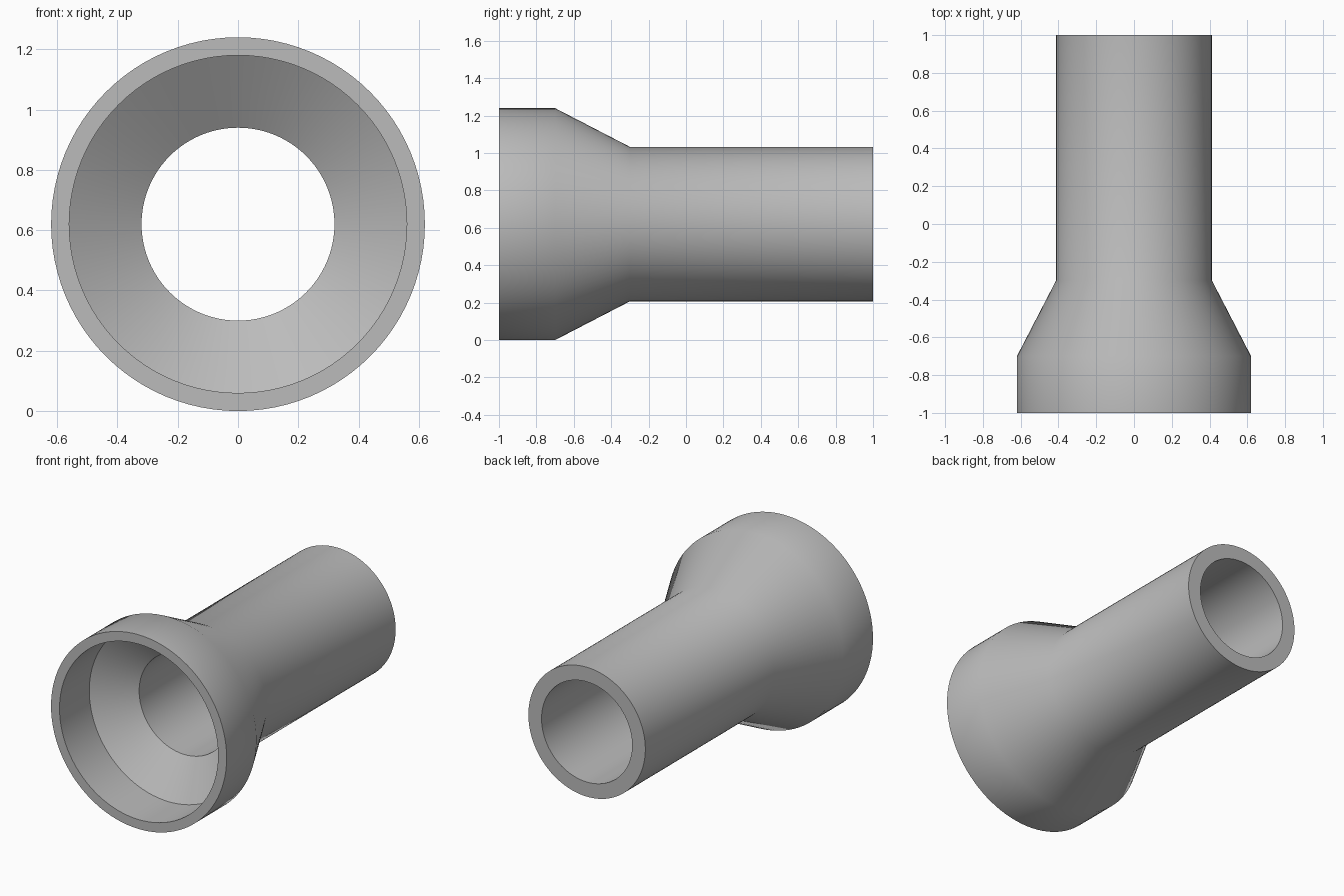
import bpy
import math

SEGMENTS = 96
AXIS_HEIGHT = 0.62

cube = bpy.data.objects.get("Cube")
if cube:
    bpy.data.objects.remove(cube, do_unlink=True)

# Plain grey material
grey = bpy.data.materials.new("grey")
grey.use_nodes = True
colour = (0.5, 0.5, 0.5, 1)
grey.diffuse_color = colour
grey.node_tree.nodes["Principled BSDF"].inputs["Base Color"].default_value = colour

# Closed wall section as (radius, y): outside to the back, then the bore forward
section = [
    (0.62, -1), (0.62, -0.7), (0.413, -0.3), (0.413, 1),
    (0.32, 1), (0.32, -0.54), (0.56, -0.7), (0.56, -1),
]


def revolve(name, section, material):
    """Turn a closed section around the y axis."""
    count = len(section)
    verts, faces = [], []
    for s in range(SEGMENTS):
        a = math.tau * s / SEGMENTS
        verts += [(r * math.cos(a), y, AXIS_HEIGHT + r * math.sin(a)) for r, y in section]
        t = (s + 1) % SEGMENTS
        for i in range(count):
            j = (i + 1) % count
            faces.append((s * count + i, s * count + j, t * count + j, t * count + i))
    mesh = bpy.data.meshes.new(name)
    mesh.from_pydata(verts, [], faces)
    mesh.materials.append(material)
    obj = bpy.data.objects.new(name, mesh)
    bpy.context.collection.objects.link(obj)
    return obj


# Pipe with a flared socket at the front
pipe = revolve("flared_pipe", section, grey)
bpy.ops.object.select_all(action="DESELECT")
pipe.select_set(True)
bpy.context.view_layer.objects.active = pipe
bpy.ops.object.shade_smooth_by_angle(angle=math.radians(30))
